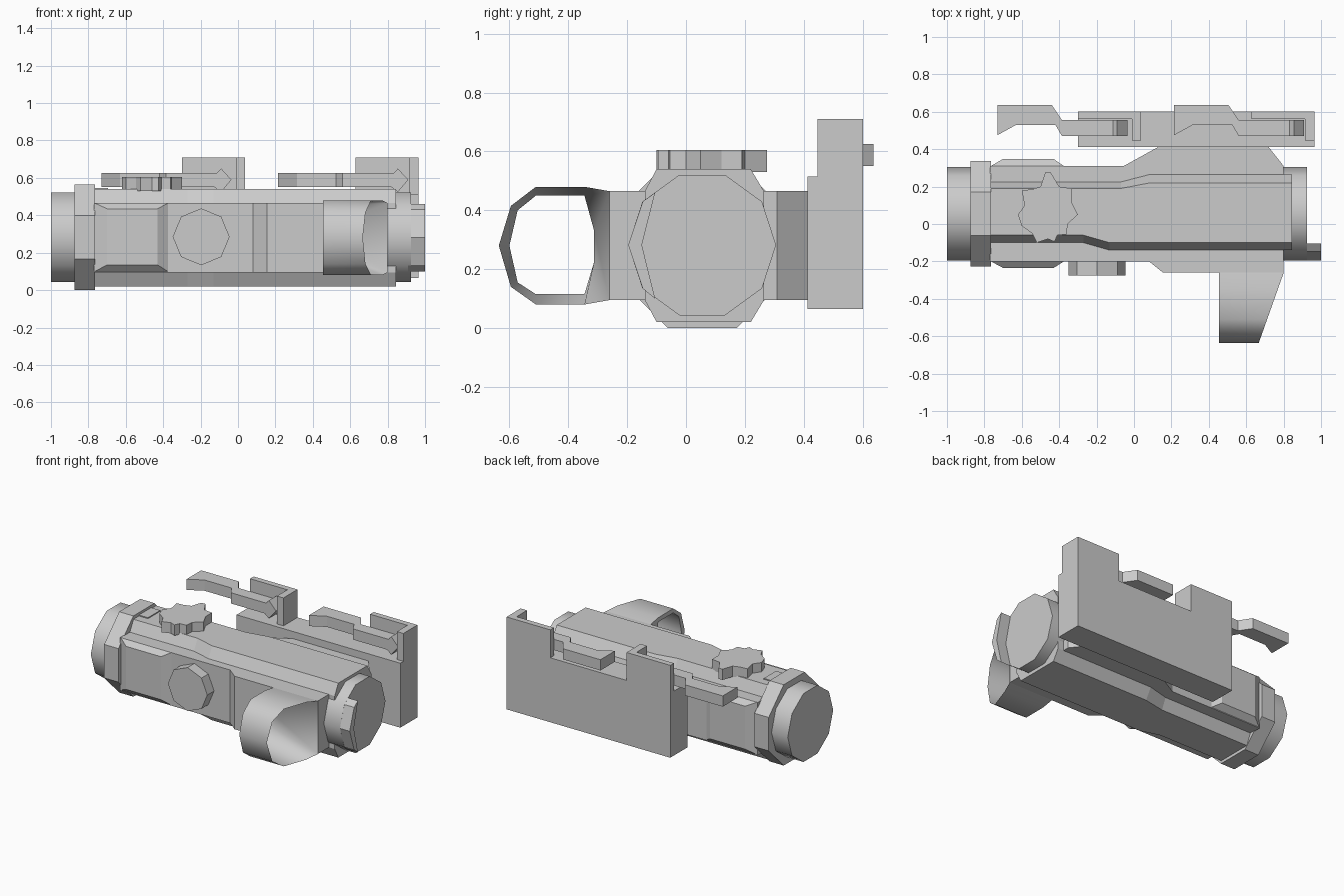
import bpy, bmesh, math

if "Cube" in bpy.data.objects:
    bpy.data.objects.remove(bpy.data.objects["Cube"])


def loft(name, loops, cyclic=False, smooth=None):
    """Skin equal-length 3D loops; cap the ends unless cyclic."""
    bm = bmesh.new()
    rings = [[bm.verts.new(p) for p in loop] for loop in loops]
    n = len(rings[0])
    pairs = list(zip(rings, rings[1:]))
    if cyclic:
        pairs.append((rings[-1], rings[0]))
    else:
        bm.faces.new(rings[0])
        bm.faces.new(rings[-1])
    for a, b in pairs:
        for i in range(n):
            j = (i + 1) % n
            bm.faces.new((a[i], a[j], b[j], b[i]))
    bmesh.ops.recalc_face_normals(bm, faces=bm.faces)
    mesh = bpy.data.meshes.new(name)
    bm.to_mesh(mesh)
    bm.free()
    if smooth:
        for p in mesh.polygons:
            p.use_smooth = True
        mesh.set_sharp_from_angle(angle=math.radians(smooth))
    ob = bpy.data.objects.new(name, mesh)
    bpy.context.collection.objects.link(ob)
    return ob


def along_x(pts, x):
    return [(x, y, z) for y, z in pts]


def along_y(pts, y):
    return [(x, y, z) for x, z in pts]


def along_z(pts, z):
    return [(x, y, z) for x, y in pts]


def prism(name, pts, axis, a, b, smooth=None):
    return loft(name, [axis(pts, a), axis(pts, b)], smooth=smooth)


def rect(a0, a1, b0, b1):
    return [(a0, b0), (a1, b0), (a1, b1), (a0, b1)]


def ngon(n, r, c, phase=0.0):
    return [(c[0] + r * math.cos(phase + 2 * math.pi * i / n),
             c[1] + r * math.sin(phase + 2 * math.pi * i / n)) for i in range(n)]


AXIS = (0.055, 0.282)   # y, z of the tube axis

# Main body: chamfered housing that widens toward the right end
outer = [(-.77, -.10), (-.27, -.10), (-.13, -.14), (.845, -.14),
         (.845, .265), (.085, .265), (-.07, .225), (-.77, .225)]
inner = [(-.77, -.06), (-.27, -.06), (-.13, -.10), (.845, -.10),
         (.845, .22), (.085, .22), (-.07, .19), (-.77, .19)]
loft("body", [along_z(inner, .02), along_z(outer, .095),
              along_z(outer, .465), along_z(inner, .54)])

# Side housing with flared mount side
side = [(-.77, -.20), (.08, -.20), (.155, -.26), (.80, -.26), (.80, .31),
        (.717, .415), (.135, .415), (-.055, .31), (-.77, .31)]
prism("side_housing", side, along_z, .095, .465)

# Bevelled pads on both sides
for name, y0, y1 in (("front_pad", -.20, -.235), ("back_pad", .31, .348)):
    loft(name, [along_y(rect(-.765, -.375, .1, .465), y0),
                along_y(rect(-.70, -.43, .135, .435), y1)])

# End tubes, collar and the raised rim segment on the right end
deca = ngon(10, .251, AXIS)
prism("left_tube", deca, along_x, -1.0, -.86, 40)
prism("right_tube", deca, along_x, .80, .925, 40)
prism("collar", ngon(8, .282 / math.cos(math.pi / 8), AXIS, math.pi / 8),
      along_x, -.875, -.765)
rim = [(-.105, .46), (-.147, .43), (-.196, .282), (-.147, .134),
       (-.105, .10), (-.15, .282)]
prism("rim_segment", rim, along_x, .91, 1.0)

# Front adjustment knob
prism("front_knob", ngon(8, .152, (-.197, .285)), along_y, -.19, -.275)

# Lobed top knob and small top tile
lobes = [(-.50, .20), (-.475, .275), (-.445, .275), (-.40, .20), (-.335, .19),
         (-.335, .12), (-.30, .05), (-.355, .0), (-.36, -.055), (-.41, -.06),
         (-.425, -.095), (-.46, -.08), (-.52, -.10), (-.545, -.05),
         (-.60, -.01), (-.62, .05), (-.585, .10), (-.60, .18), (-.545, .185)]
prism("top_knob", lobes, along_z, .53, .605)
prism("top_tile", rect(-.765, -.695, 0, .135), along_z, .53, .547)

# Holder ring: slanted mouth, inner wall tapering to the left end
ring_out = [(-.26, .465), (-.345, .48), (-.51, .48), (-.595, .415), (-.636, .28),
            (-.595, .14), (-.51, .08), (-.345, .08), (-.26, .095)]
ring_in = [(-.312, .33), (-.345, .45), (-.51, .45), (-.572, .40), (-.60, .28),
           (-.572, .155), (-.51, .115), (-.345, .115), (-.312, .225)]
mouth = [(.667 + (y + .636) * .355, y, z) for y, z in ring_out]
loft("holder_ring", [along_x(ring_out, .455), mouth, along_x(ring_in, .455)],
     cyclic=True, smooth=55)

# Mount plate
prism("mount_plate", rect(-.30, .965, .413, .602), along_z, .065, .515)

# Two clamps: back wall, end wall, lever arm and hooked lever head
arm = [(-.73, .637), (-.44, .637), (-.385, .555), (-.10, .555), (-.10, .47),
       (-.385, .47), (-.42, .53), (-.63, .53), (-.73, .475)]
head = [(-.16, .575), (-.09, .65), (-.035, .59), (-.09, .525)]
for side_name, dx in (("left", 0.0), ("right", .927)):
    prism(side_name + "_clamp_wall", rect(-.30 + dx, .038 + dx, .562, .602),
          along_z, .51, .71)
    prism(side_name + "_clamp_end", rect(-.012 + dx, .038 + dx, .447, .602),
          along_z, .51, .71)
    ax = .945 if dx else 0.0
    prism(side_name + "_lever", [(x + ax, y) for x, y in arm], along_z, .55, .625)
    prism(side_name + "_lever_head", [(x + ax, z) for x, z in head],
          along_y, .47, .555)
